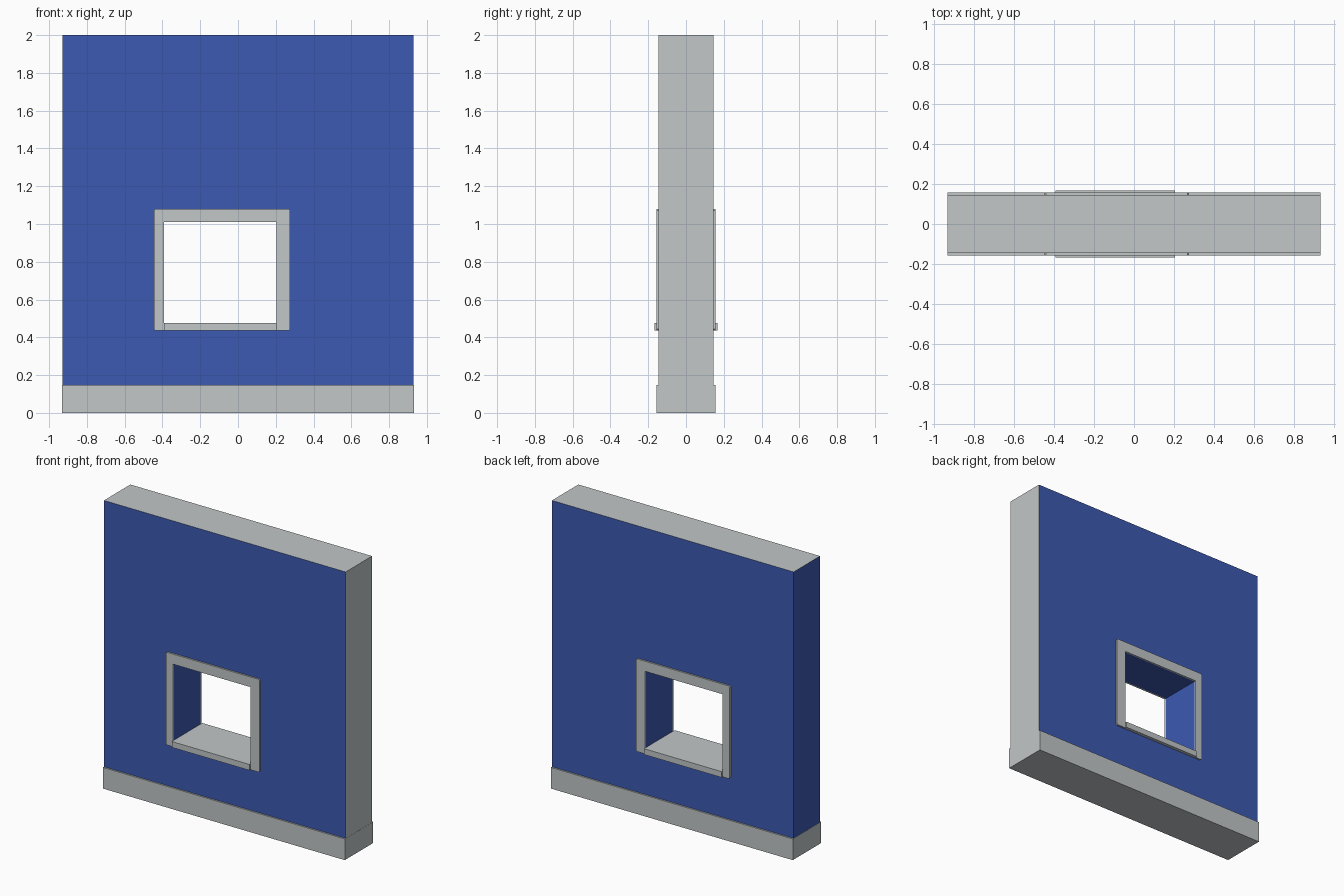
import bpy, bmesh

if "Cube" in bpy.data.objects:
    bpy.data.objects.remove(bpy.data.objects["Cube"])

def material(name, color):
    m = bpy.data.materials.new(name)
    m.diffuse_color = (*color, 1)
    m.use_nodes = True
    m.node_tree.nodes["Principled BSDF"].inputs["Base Color"].default_value = m.diffuse_color
    return m

BLUE = material("blue paint", (0.045, 0.10, 0.44))
GREY = material("pale grey", (0.54, 0.57, 0.58))

W, D, H = 0.93, 0.145, 2.0          # half width, half depth, height of wall
BASE_H, BASE_D = 0.147, 0.156       # skirting
X0, X1, Z0, Z1 = -0.392, 0.205, 0.435, 1.01   # window opening
FX0, FX1, FZ1 = -0.446, 0.275, 1.08           # outside of window trim

def finish(bm, name, mats):
    bmesh.ops.recalc_face_normals(bm, faces=bm.faces)
    me = bpy.data.meshes.new(name)
    bm.to_mesh(me)
    bm.free()
    for m in mats:
        me.materials.append(m)
    ob = bpy.data.objects.new(name, me)
    bpy.context.collection.objects.link(ob)
    return ob

def prism(name, outline, y0, y1, mats):
    """Extrude an x-z outline from y0 to y1."""
    bm = bmesh.new()
    a = [bm.verts.new((x, y0, z)) for x, z in outline]
    b = [bm.verts.new((x, y1, z)) for x, z in outline]
    bm.faces.new(a)
    bm.faces.new(b)
    n = len(a)
    for i in range(n):
        j = (i + 1) % n
        bm.faces.new((a[i], a[j], b[j], b[i]))
    return finish(bm, name, mats)

def rect(x0, x1, z0, z1):
    return [(x0, z0), (x1, z0), (x1, z1), (x0, z1)]

# wall with a square tunnel through it
bm = bmesh.new()
rings = {}
for y in (-D, D):
    rings[y] = [[bm.verts.new((x, y, z)) for x, z in r]
                for r in (rect(-W, W, BASE_H, H), rect(X0, X1, Z0, Z1))]
for i in range(4):
    j = (i + 1) % 4
    for outer, inner in rings.values():
        bm.faces.new((outer[i], outer[j], inner[j], inner[i]))
    for k in (0, 1):
        f, b = rings[-D][k], rings[D][k]
        bm.faces.new((f[i], f[j], b[j], b[i]))
bmesh.ops.recalc_face_normals(bm, faces=bm.faces)
# the top and right end are unpainted
for f in bm.faces:
    c = f.calc_center_median()
    f.material_index = int(c.z > H - 0.01 or c.x > W - 0.01)
finish(bm, "wall", (BLUE, GREY))

# skirting block along the foot
prism("skirting", rect(-W - 0.001, W + 0.001, 0, BASE_H), -BASE_D, BASE_D, [GREY])

# window trim on both faces, with clipped outer corners
c = 0.008
trim = [(X0, Z0), (X0, Z1), (X1, Z1), (X1, Z0),
        (FX1 - c, Z0), (FX1, Z0 + c), (FX1, FZ1 - c), (FX1 - c, FZ1),
        (FX0 + c, FZ1), (FX0, FZ1 - c), (FX0, Z0 + c), (FX0 + c, Z0)]
for name, s in (("front_trim", -1), ("back_trim", 1)):
    prism(name, trim, s * D, s * 0.157, [GREY])

# sill running through the opening
prism("sill", rect(X0, X1, Z0, 0.476), -0.168, 0.168, [GREY])
